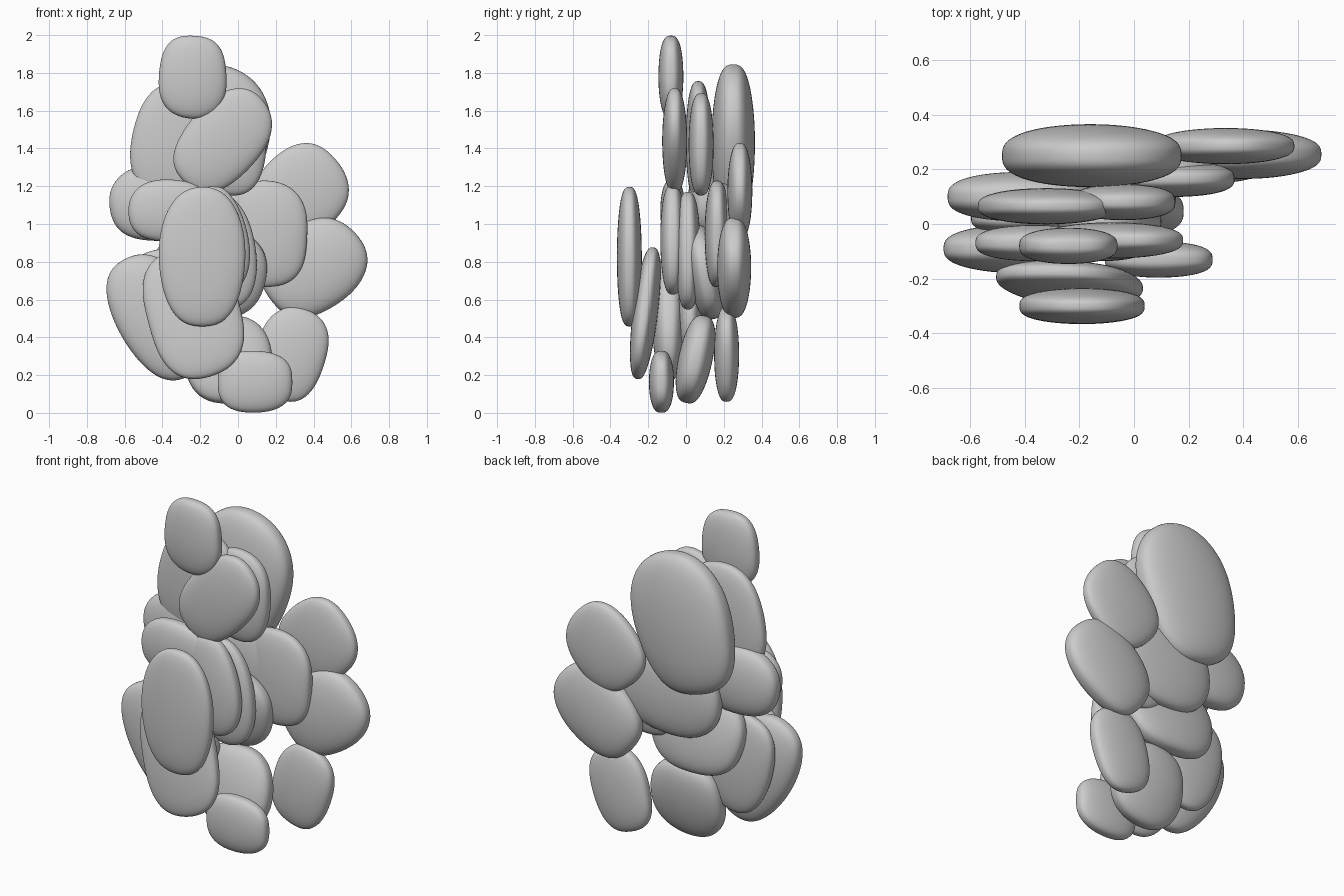
import bpy, bmesh
from math import radians, sin, copysign
from mathutils import Matrix, Euler

if "Cube" in bpy.data.objects:
    bpy.data.objects.remove(bpy.data.objects["Cube"])


def pebble(thick, name, cx, cy, cz, rx, rz, tilt=0, lean=0):
    """Flattened rounded stone; tilt swings its top to +x, lean its top to +y."""
    bm = bmesh.new()
    bmesh.ops.create_icosphere(bm, subdivisions=5, radius=1)
    for v in bm.verts:
        x, y, z = v.co
        # fuller faces and a slightly uneven, squarish outline
        y = copysign(abs(y) ** 0.7, y)
        k = 1 + 0.02 * sin(3 * x + 9 * cx) * sin(4 * z + 9 * cz)
        k *= 1 + 0.25 * (x * z) ** 2
        v.co = (x * rx * k, y * thick, z * rz * k)
    rot = Euler((radians(-lean), radians(tilt), 0)).to_matrix().to_4x4()
    bm.transform(Matrix.Translation((cx, cy, cz)) @ rot)
    for f in bm.faces:
        f.smooth = True
    me = bpy.data.meshes.new(name)
    bm.to_mesh(me)
    bm.free()
    bpy.context.collection.objects.link(bpy.data.objects.new(name, me))


# name, centre x y z, half width, half height, tilt, lean
thin = [
    ("top_pebble", -0.24, -0.08, 1.78, 0.18, 0.22),
    ("upper_front_pebble", -0.08, -0.06, 1.44, 0.20, 0.30, 40),
    ("upper_left_pebble", -0.32, 0.065, 1.44, 0.24, 0.32, 15),
    ("upper_inner_pebble", -0.04, 0.08, 1.42, 0.19, 0.27),
    ("right_upper_pebble", 0.335, 0.285, 1.17, 0.23, 0.25, 45),
    ("centre_right_pebble", 0.14, 0.165, 0.945, 0.23, 0.285),
    ("bottom_right_pebble", 0.28, 0.215, 0.31, 0.185, 0.25, 15),
    ("bottom_front_pebble", 0.09, -0.13, 0.165, 0.20, 0.165),
    ("front_pebble", -0.19, -0.30, 0.825, 0.225, 0.365),
    ("front_low_pebble", -0.235, -0.215, 0.53, 0.25, 0.355, -15, 7),
    ("left_middle_pebble", -0.36, -0.07, 1.07, 0.22, 0.165),
    ("core_front_pebble", -0.12, -0.07, 0.92, 0.17, 0.29, -12),
    ("core_middle_pebble", -0.09, 0.01, 0.86, 0.18, 0.31, -10),
    ("left_inner_pebble", -0.37, 0.02, 0.57, 0.21, 0.30, -15),
]
thicker = [
    ("right_lower_pebble", 0.40, 0.255, 0.77, 0.23, 0.285, 55),
    ("left_low_pebble", -0.42, -0.09, 0.51, 0.22, 0.35, -30),
    ("bottom_back_pebble", -0.05, 0.05, 0.285, 0.23, 0.235, 0, 12),
    ("left_back_pebble", -0.42, 0.10, 1.11, 0.26, 0.20),
    ("back_middle_pebble", -0.03, 0.19, 0.97, 0.33, 0.25),
    ("back_low_pebble", -0.15, 0.10, 0.74, 0.30, 0.25, 0, -10),
]
for stone in thin:
    pebble(0.066, *stone)
for stone in thicker:
    pebble(0.09, *stone)
# large stone at the upper back
pebble(0.115, "upper_back_pebble", -0.16, 0.25, 1.43, 0.31, 0.41, 15)
